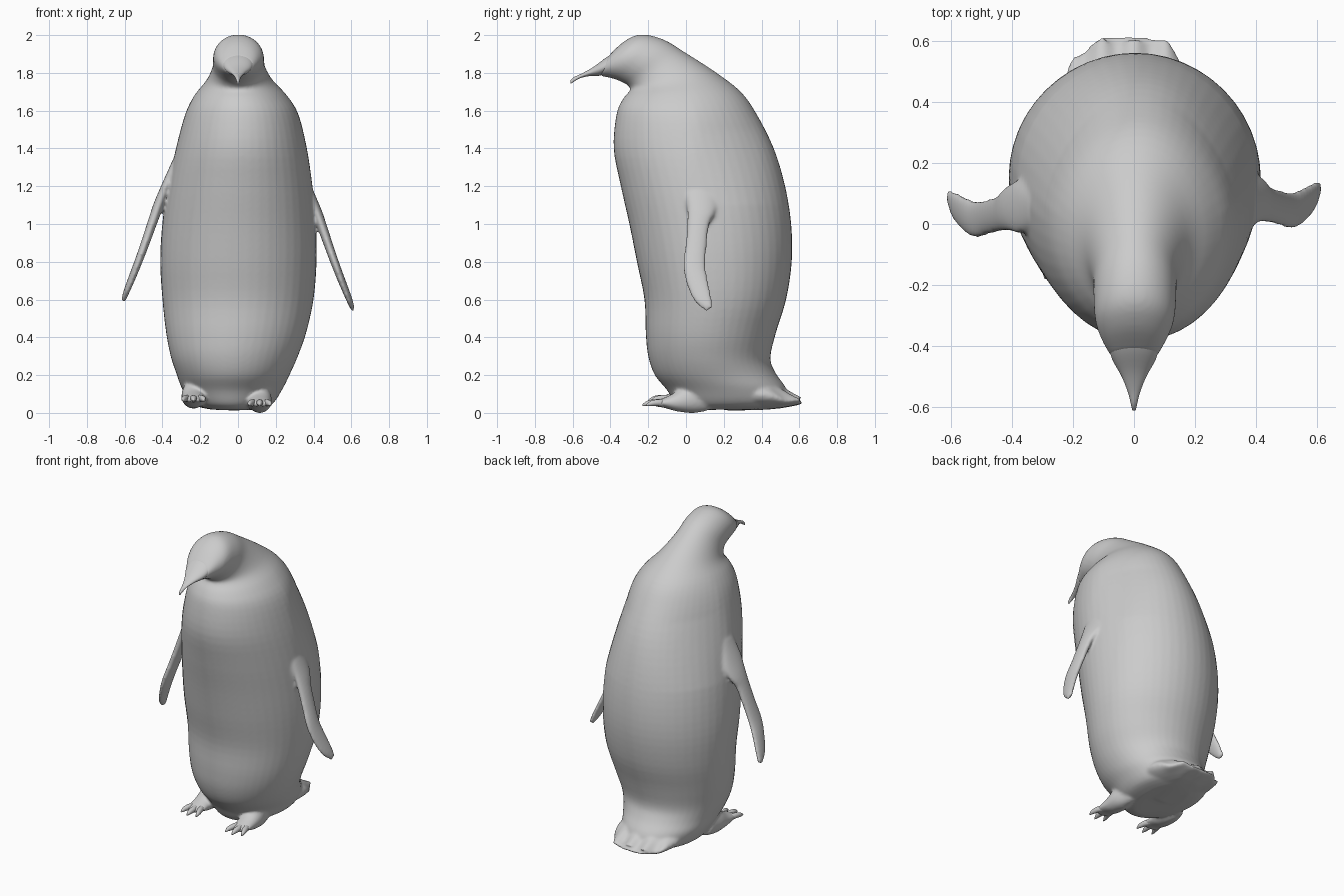
import bpy, bmesh, math


def spline(rows, steps):
    """Catmull-Rom interpolation between section rows."""
    out = []
    for i in range(len(rows) - 1):
        p0, p1 = rows[max(i - 1, 0)], rows[i]
        p2, p3 = rows[i + 1], rows[min(i + 2, len(rows) - 1)]
        for s in range(steps):
            t = s / steps
            out.append([0.5 * (2 * b + (c - a) * t + (2 * a - 5 * b + 4 * c - d) * t * t
                               + (3 * b - a - 3 * c + d) * t ** 3)
                        for a, b, c, d in zip(p0, p1, p2, p3)])
    out.append(rows[-1])
    return out


def loft(name, rows, seg=24, steps=4, side=1, move=(0, 0, 0), warp=None):
    """Row = edge point (y, z), opposite edge point (y, z), half width in x, centre x."""
    bm = bmesh.new()
    rings = []
    for y0, z0, y1, z1, w, cx in spline(rows, steps):
        ring = []
        for k in range(seg):
            a = 2 * math.pi * k / seg
            c = math.cos(a) / 2
            co = [side * (cx + w * math.sin(a)) + move[0],
                  (y0 + y1) / 2 + (y0 - y1) * c + move[1],
                  (z0 + z1) / 2 + (z0 - z1) * c + move[2]]
            ring.append(bm.verts.new(warp(co) if warp else co))
        rings.append(ring)
    for a, b in zip(rings, rings[1:]):
        for k in range(seg):
            j = (k + 1) % seg
            bm.faces.new((a[k], a[j], b[j], b[k]))
    bm.faces.new(rings[0])
    bm.faces.new(rings[-1])
    bmesh.ops.recalc_face_normals(bm, faces=bm.faces)
    mesh = bpy.data.meshes.new(name)
    bm.to_mesh(mesh)
    bm.free()
    obj = bpy.data.objects.new(name, mesh)
    bpy.context.collection.objects.link(obj)
    bpy.ops.object.select_all(action='DESELECT')
    obj.select_set(True)
    bpy.context.view_layer.objects.active = obj
    bpy.ops.object.shade_smooth_by_angle(angle=math.radians(60))
    return obj


# torso, neck and head: front point, back point, half width, centre x
def narrow_back(co):
    """Slimmer upper back than chest."""
    h = max(0, 1 - abs(co[2] - 1.5) / 0.4)
    co[0] *= 1 - 0.12 * h * min(1, max(0, (co[1] - 0.05) / 0.3))
    return co


head_end = [
    (-0.42, 1.778, -0.33, 1.965, 0.107, 0),
    (-0.46, 1.785, -0.41, 1.89, 0.075, 0),
]
parts = [loft("body", [
    (0.02, 0.015, 0.45, 0.02, 0.12, -0.02),
    (-0.05, 0.04, 0.54, 0.05, 0.21, -0.03),
    (-0.10, 0.12, 0.53, 0.13, 0.265, -0.03),
    (-0.165, 0.20, 0.475, 0.21, 0.30, -0.025),
    (-0.20, 0.30, 0.447, 0.29, 0.335, -0.02),
    (-0.213, 0.42, 0.475, 0.42, 0.37, -0.01),
    (-0.22, 0.60, 0.53, 0.60, 0.40, 0),
    (-0.26, 0.80, 0.56, 0.80, 0.414, 0.002),
    (-0.30, 1.00, 0.557, 1.00, 0.407, 0.006),
    (-0.345, 1.20, 0.525, 1.20, 0.384, 0.012),
    (-0.383, 1.40, 0.465, 1.40, 0.347, 0.018),
    (-0.368, 1.58, 0.375, 1.58, 0.30, 0.02),
    (-0.335, 1.66, 0.29, 1.70, 0.245, 0.014),
    (-0.295, 1.71, 0.155, 1.805, 0.175, 0.008),
    (-0.31, 1.735, 0.0, 1.905, 0.14, 0.004),
    (-0.34, 1.752, -0.12, 1.977, 0.136, 0.003),
    (-0.38, 1.768, -0.24, 2.003, 0.13, 0.002),
] + head_end, seg=48, warp=narrow_back)]

# beak, hooked slightly down at the tip
loft("beak", [(-0.41, 1.80, -0.33, 1.93, 0.088, 0)] + head_end[1:] + [
    (-0.51, 1.783, -0.485, 1.835, 0.042, 0),
    (-0.56, 1.772, -0.545, 1.80, 0.020, 0),
    (-0.595, 1.752, -0.592, 1.778, 0.010, 0),
    (-0.61, 1.742, -0.613, 1.758, 0.006, 0),
], seg=32)


# tail: flattened fan with a scalloped rear edge
def scallop(co):
    f = max(0, (co[1] - 0.45) / 0.15)
    wave = f * math.cos(co[0] * 58)
    co[1] += 0.017 * wave - 0.9 * f * (co[0] + 0.03) ** 2
    co[2] += 0.006 * wave
    return co


parts.append(loft("tail", [
    (0.22, 0.012, 0.27, 0.22, 0.20, -0.02),
    (0.38, 0.015, 0.40, 0.18, 0.22, -0.02),
    (0.48, 0.022, 0.49, 0.145, 0.205, -0.02),
    (0.54, 0.032, 0.545, 0.11, 0.19, -0.02),
    (0.58, 0.04, 0.58, 0.088, 0.165, -0.02),
    (0.605, 0.045, 0.605, 0.08, 0.135, -0.02),
], seg=64, warp=scallop))

# flippers: leading edge, trailing edge, half thickness, distance from centre
flipper = [
    (0.02, 1.29, 0.13, 1.29, 0.018, 0.33),
    (0.0, 1.18, 0.17, 1.14, 0.032, 0.373),
    (0.007, 1.08, 0.155, 1.06, 0.032, 0.412),
    (0.005, 1.00, 0.125, 1.00, 0.028, 0.440),
    (-0.005, 0.88, 0.11, 0.88, 0.025, 0.482),
    (-0.016, 0.78, 0.105, 0.78, 0.023, 0.518),
    (0.003, 0.68, 0.117, 0.70, 0.021, 0.553),
    (0.045, 0.59, 0.135, 0.615, 0.017, 0.588),
    (0.105, 0.538, 0.142, 0.56, 0.012, 0.607),
]
parts.append(loft("right_flipper", flipper, steps=6))
parts.append(loft("left_flipper", flipper, steps=6, side=-1, move=(0, -0.03, 0.045)))

# feet: lower point, upper point, half width, centre x; three clawed toes each
foot = [
    (0.12, 0.01, 0.05, 0.17, 0.05, 0),
    (0.04, -0.003, -0.01, 0.14, 0.064, 0),
    (-0.05, 0.006, -0.07, 0.10, 0.062, 0),
    (-0.12, 0.026, -0.12, 0.077, 0.058, 0),
    (-0.17, 0.032, -0.17, 0.058, 0.05, 0),
]
for label, side, move in (("right", 1, (0.115, 0, 0.002)), ("left", -1, (-0.235, 0.03, 0.025))):
    parts.append(loft(label + "_foot", foot, seg=20, side=side, move=move))
    for i, (reach, spread) in enumerate(((0.0, -0.045), (-0.015, 0.0), (0.005, 0.045))):
        loft(f"{label}_toe_{i + 1}", [
            (-0.10, 0.028, -0.10, 0.07, 0.016, spread * 0.6),
            (-0.15 + reach, 0.034, -0.15 + reach, 0.07, 0.018, spread * 0.9),
            (-0.19 + reach, 0.034, -0.19 + reach, 0.062, 0.013, spread * 1.15),
            (-0.215 + reach, 0.035, -0.215 + reach, 0.044, 0.003, spread * 1.25),
        ], seg=12, side=side, move=move)

# fuse the soft parts into one continuous skin with blended joints
bpy.ops.object.select_all(action='DESELECT')
for p in parts:
    p.select_set(True)
body = parts[0]
bpy.context.view_layer.objects.active = body
bpy.ops.object.join()
for m in list(body.modifiers):
    body.modifiers.remove(m)
fuse = body.modifiers.new("fuse", 'REMESH')
fuse.mode = 'VOXEL'
fuse.voxel_size = 0.009
fuse.use_smooth_shade = True
blend = body.modifiers.new("blend", 'SMOOTH')
blend.factor = 0.5
blend.iterations = 9
